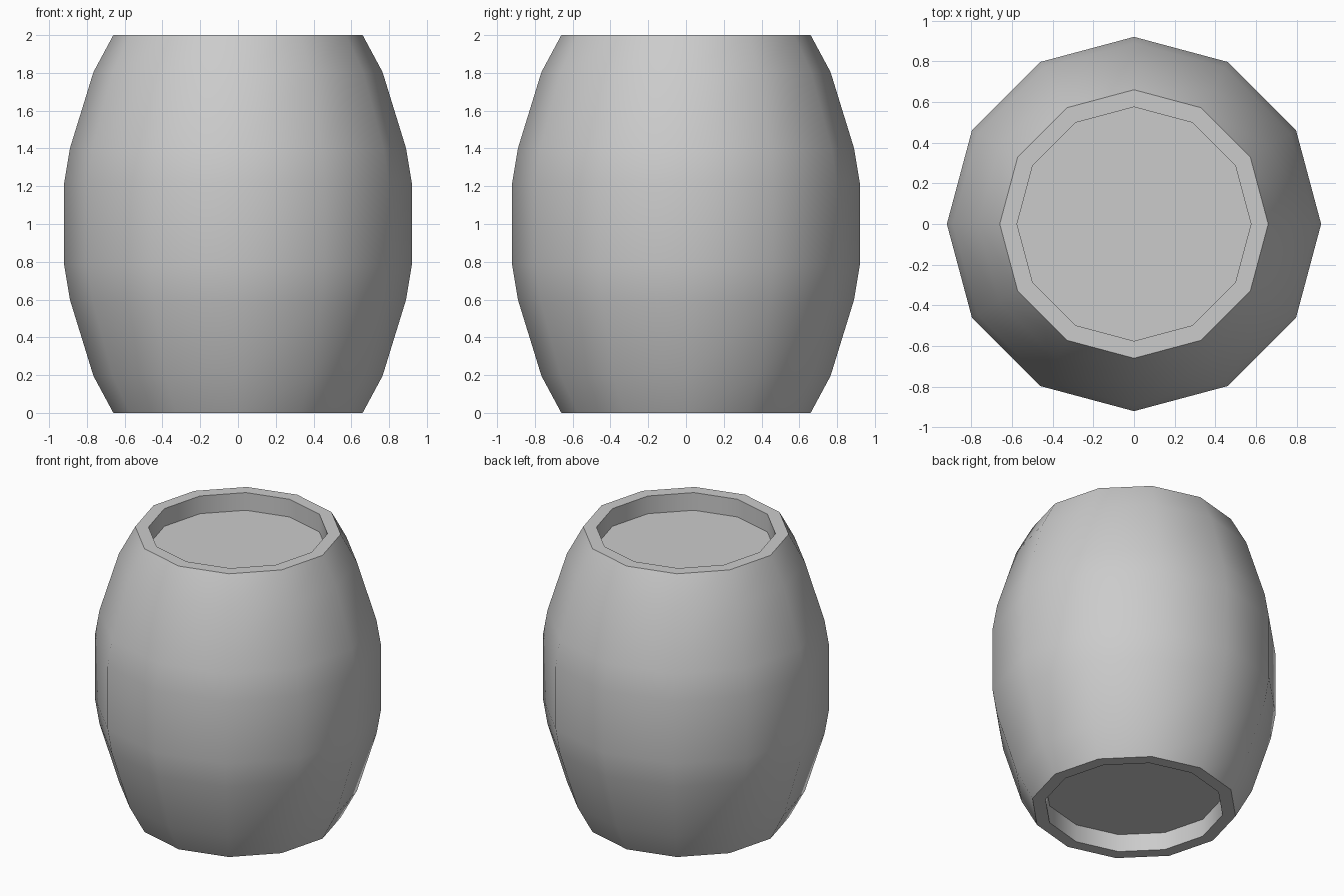
import bpy, bmesh, math

if "Cube" in bpy.data.objects:
    bpy.data.objects.remove(bpy.data.objects["Cube"])

SIDES = 12

# Half profile (radius, height): recessed bottom head, rim, bulging staves, rim, recessed top head
profile = [(0.575, 0.125), (0.575, 0.0), (0.66, 0.0), (0.765, 0.195), (0.89, 0.60),
           (0.92, 0.78), (0.92, 1.22), (0.89, 1.40), (0.765, 1.805), (0.66, 2.0),
           (0.575, 2.0), (0.575, 1.875)]

bm = bmesh.new()
rings = []
for r, z in profile:
    rings.append([bm.verts.new((r * math.cos(a), r * math.sin(a), z))
                  for a in (2 * math.pi * i / SIDES for i in range(SIDES))])

# Staves and rims
for lower, upper in zip(rings, rings[1:]):
    for i in range(SIDES):
        j = (i + 1) % SIDES
        bm.faces.new((lower[i], lower[j], upper[j], upper[i]))

# Flat heads
bm.faces.new(rings[0][::-1])
bm.faces.new(rings[-1])
bmesh.ops.recalc_face_normals(bm, faces=bm.faces)

mesh = bpy.data.meshes.new("barrel")
bm.to_mesh(mesh)
bm.free()
barrel = bpy.data.objects.new("barrel", mesh)
bpy.context.collection.objects.link(barrel)

# Smooth staves, crisp rims
bpy.context.view_layer.objects.active = barrel
barrel.select_set(True)
bpy.ops.object.shade_smooth_by_angle(angle=math.radians(40))
